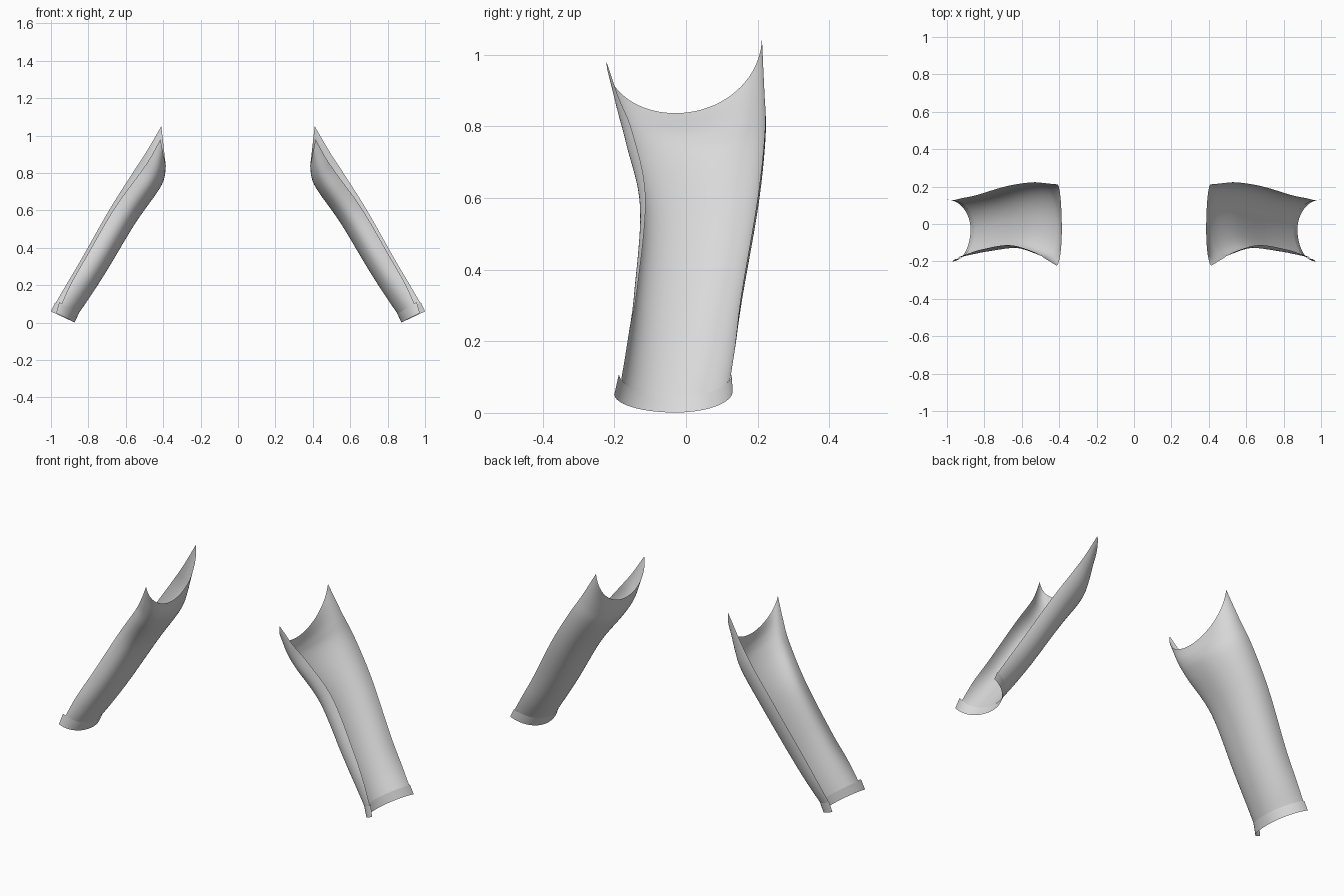
import bpy, math

if "Cube" in bpy.data.objects:
    bpy.data.objects.remove(bpy.data.objects["Cube"])

fabric = bpy.data.materials.new("light_grey_fabric")
fabric.diffuse_color = (0.7, 0.7, 0.7, 1)
fabric.use_nodes = True
fabric.node_tree.nodes["Principled BSDF"].inputs["Base Color"].default_value = fabric.diffuse_color

# Each section of the trough: underside x,z | centre y | front edge x,y,z | back edge x,y,z | front and back curl
SLEEVE = [
    (.855, .045, -.03, .945, -.180, .098, .975, .125, .105, 0, 0),
    (.790, .140, -.01, .890, -.160, .215, .920, .138, .200, .10, .05),
    (.700, .280, .01, .810, -.135, .355, .840, .155, .335, .20, .10),
    (.550, .530, .04, .665, -.113, .605, .690, .200, .600, .25, .10),
    (.430, .700, .02, .535, -.150, .785, .570, .220, .790, .25, .08),
    (.395, .770, -.01, .470, -.188, .880, .495, .218, .905, .12, .05),
    (.386, .837, -.03, .415, -.222, .980, .410, .212, 1.05, 0, 0),
]
CUFF = [
    (.874, .001, -.03, .972, -.200, .052, 1.00, .130, .060, 0, 0),
    (.852, .047, -.03, .955, -.187, .110, .978, .128, .108, 0, 0),
]


def catmull(keys, t):
    """Smoothly interpolate the section keys, t from 0 to 1."""
    n = len(keys) - 1
    i = min(int(t * n), n - 1)
    f = t * n - i
    b, c = keys[i], keys[i + 1]
    a = keys[i - 1] if i > 0 else [2 * p - q for p, q in zip(b, c)]
    d = keys[i + 2] if i + 2 <= n else [2 * q - p for p, q in zip(b, c)]
    return [q + .5 * f * (r - p + f * (2 * p - 5 * q + 4 * r - s + f * (3 * (q - r) + s - p)))
            for p, q, r, s in zip(a, b, c, d)]


def section(k, u):
    """Point on the half-round section, u from -1 (front edge) to 1 (back edge)."""
    mx, mz, yc, fx, fy, fz, bx, by, bz, fc, bc = k
    ex, ey, ez, curl = (fx, fy, fz, fc) if u < 0 else (bx, by, bz, bc)
    a = abs(u) * math.pi / 2
    rise = 1 - math.cos(a)
    side = math.sin(a) + curl * math.sin(2 * a)
    return mx + (ex - mx) * rise, yc + (ey - yc) * side, mz + (ez - mz) * rise


def shell(name, keys, rows, cols, sign):
    verts = []
    for r in range(rows + 1):
        k = catmull(keys, r / rows)
        for c in range(cols + 1):
            x, y, z = section(k, 2 * c / cols - 1)
            verts.append((sign * x, y, z))
    faces = []
    for r in range(rows):
        for c in range(cols):
            i = r * (cols + 1) + c
            f = (i, i + cols + 1, i + cols + 2, i + 1)
            faces.append(f if sign > 0 else f[::-1])
    me = bpy.data.meshes.new(name)
    me.from_pydata(verts, [], faces)
    me.materials.append(fabric)
    for p in me.polygons:
        p.use_smooth = True
    ob = bpy.data.objects.new(name, me)
    bpy.context.collection.objects.link(ob)
    return ob


# Sleeve panels and their cuffs, one pair per side
for side, sign in (("right", 1), ("left", -1)):
    shell(side + "_sleeve", SLEEVE, 48, 40, sign)
    shell(side + "_cuff", CUFF, 4, 40, sign)
